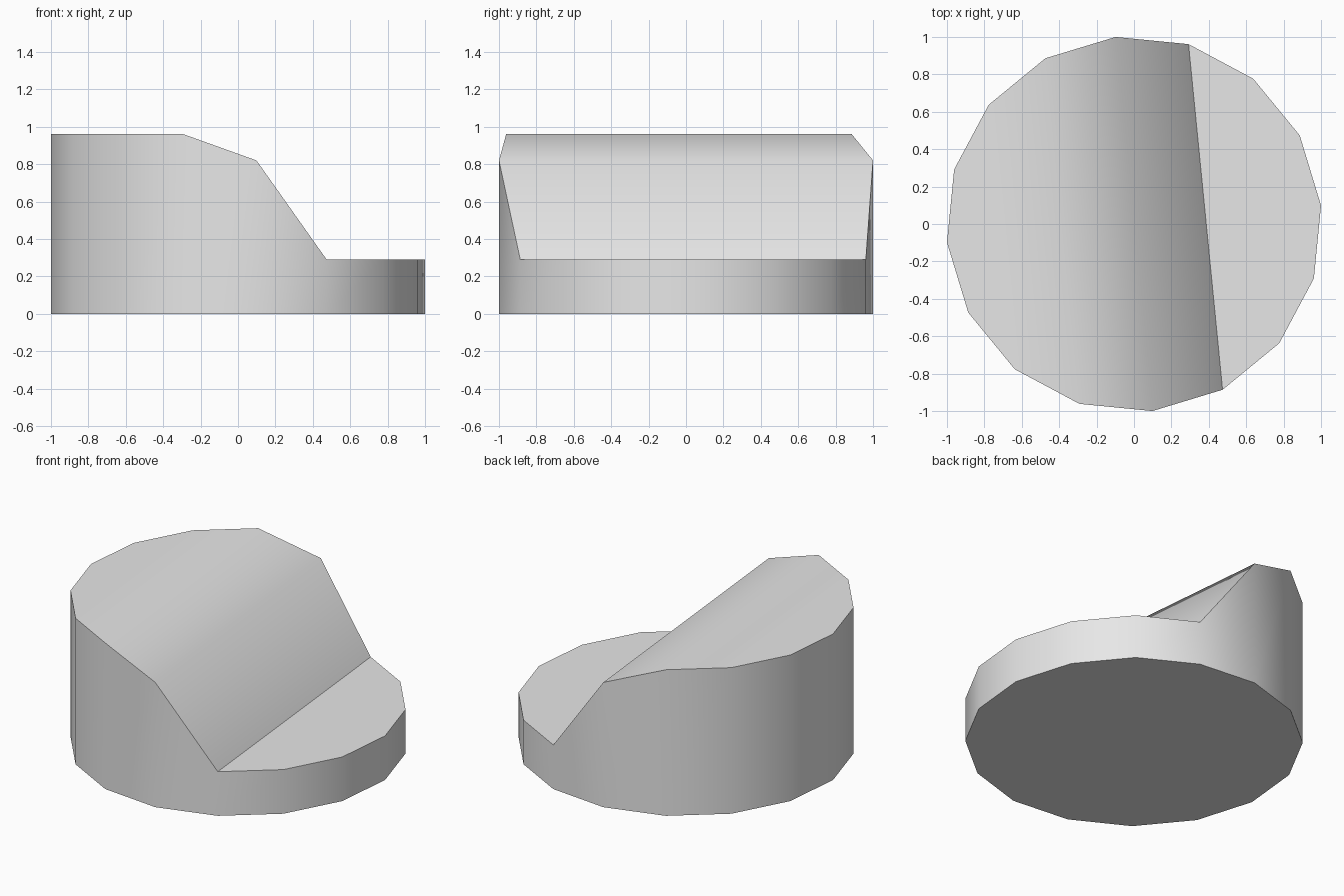
import bpy
import bmesh
from math import cos, sin, radians

SIDES = 16
RADIUS = 1.0048
TURN = radians(5.625)
LOW, MID, HIGH = 0.29, 0.82, 0.96

cube = bpy.data.objects.get("Cube")
if cube:
    bpy.data.objects.remove(cube, do_unlink=True)

# Plain grey material
grey = bpy.data.materials.new("light_grey")
grey.use_nodes = True
colour = (0.8, 0.8, 0.8, 1)
grey.diffuse_color = colour
grey.node_tree.nodes["Principled BSDF"].inputs["Base Color"].default_value = colour


def rim_height(step):
    """Height of a rim corner, counted in steps away from the low end."""
    if step <= 3:
        return LOW
    return MID if step == 4 else HIGH


# Corner rings, indexed from -7 to 8 around the low end
bm = bmesh.new()
steps = range(1 - SIDES // 2, SIDES // 2 + 1)
base, rim = {}, {}
for k in steps:
    a = TURN + radians(360 / SIDES) * k
    x, y = RADIUS * cos(a), RADIUS * sin(a)
    base[k] = bm.verts.new((x, y, 0))
    rim[k] = bm.verts.new((x, y, rim_height(abs(k))))

# Underside and wall
bm.faces.new([base[k] for k in reversed(steps)])
ring = list(steps)
for a, b in zip(ring, ring[1:] + ring[:1]):
    bm.faces.new((base[a], base[b], rim[b], rim[a]))

# Low ledge, two sloping strips and high deck
bm.faces.new([rim[k] for k in range(-3, 4)])
for k in (3, 4):
    bm.faces.new((rim[-k], rim[k], rim[k + 1], rim[-k - 1]))
bm.faces.new([rim[k] for k in range(5, 9)] + [rim[k] for k in range(-7, -4)])

bmesh.ops.recalc_face_normals(bm, faces=bm.faces)
mesh = bpy.data.meshes.new("stepped_drum")
bm.to_mesh(mesh)
bm.free()
mesh.materials.append(grey)

drum = bpy.data.objects.new("stepped_drum", mesh)
bpy.context.collection.objects.link(drum)
bpy.ops.object.select_all(action='DESELECT')
drum.select_set(True)
bpy.context.view_layer.objects.active = drum
bpy.ops.object.shade_smooth_by_angle(angle=radians(42))
